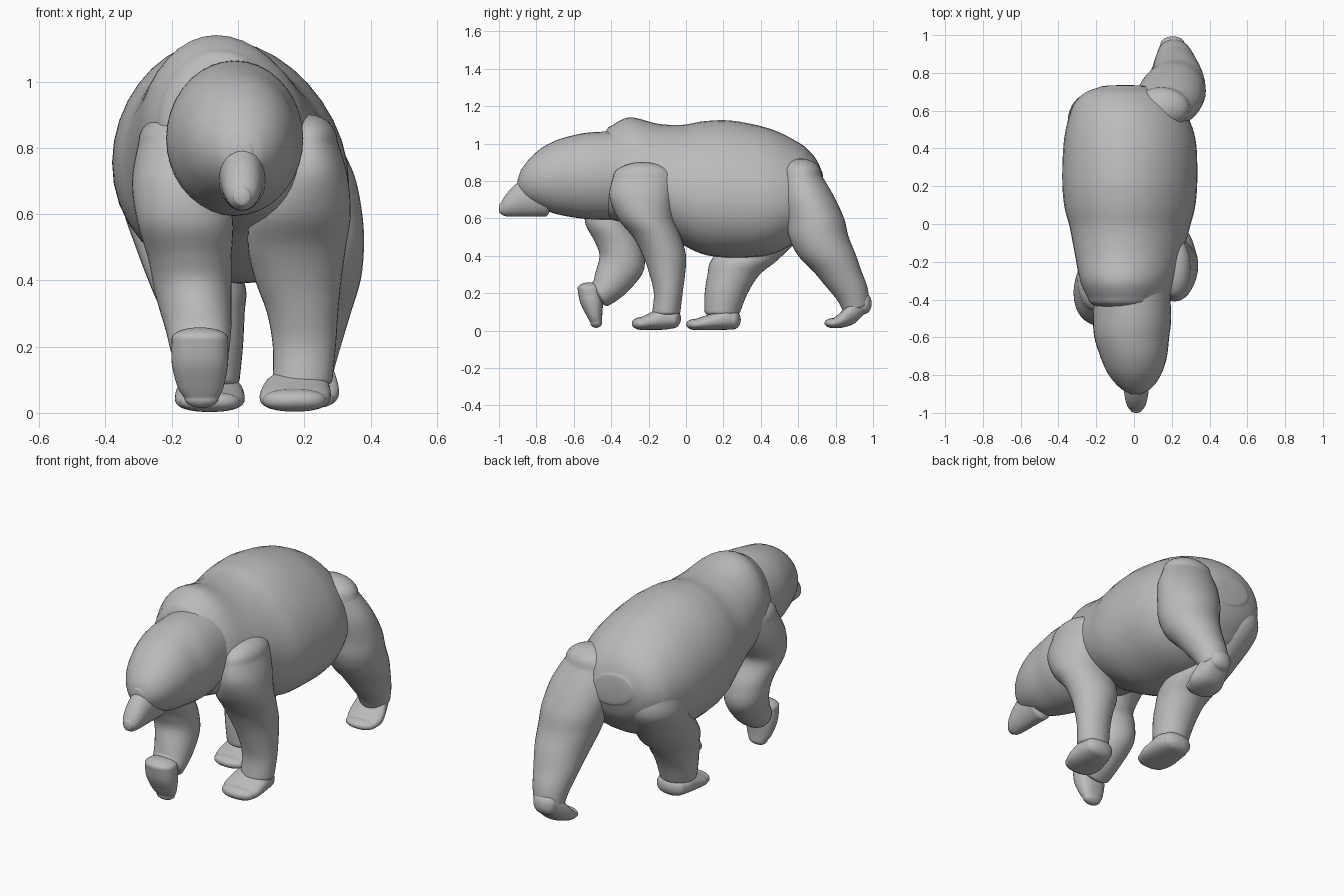
import bpy, bmesh, math
from mathutils import Vector

fur = bpy.data.materials.new("grey fur")
fur.diffuse_color = (0.5, 0.5, 0.5, 1)
SEG, STEPS = 36, 6


def spline(p0, p1, p2, p3, t):
    """Catmull-Rom blend of whole ring tuples."""
    return [0.5 * (2 * b + (c - a) * t + (2 * a - 5 * b + 4 * c - d) * t * t
                   + (3 * b - a - 3 * c + d) * t ** 3)
            for a, b, c, d in zip(p0, p1, p2, p3)]


def loft(name, rings, tilt=None, caps=(0.05, 0.05), square=1.0, pear=0.0, lean=0.0):
    """Skin rings (x, y, z, half_x, half_other[, tilt]) and round off both ends."""
    keys = [list(r) if len(r) == 6 else list(r) + [tilt or 0] for r in rings]
    pts = [keys[0]] + keys + [keys[-1]]
    path = []
    for i in range(len(keys) - 1):
        path += [spline(*pts[i:i + 4], k / STEPS) for k in range(STEPS)]
    path.append(keys[-1])

    def dome(end, inner, length):
        t = math.radians(end[5])
        n = Vector((0, -math.sin(t), math.cos(t)))
        if n.dot(Vector(end[:3]) - Vector(inner[:3])) < 0:
            n = -n
        out = []
        for k in range(1, 9):
            a = math.radians(88) * k / 8
            c = Vector(end[:3]) + n * length * math.sin(a)
            out.append([*c, end[3] * math.cos(a), end[4] * math.cos(a), end[5]])
        return out

    path = dome(path[0], path[1], caps[0])[::-1] + path + dome(path[-1], path[-2], caps[1])
    bm = bmesh.new()
    loops = []
    for x, y, z, a, b, t in path:
        t = math.radians(t)
        loop = []
        for s in range(SEG):
            f = 2 * math.pi * s / SEG
            c, d = math.cos(f), math.sin(f)
            c = math.copysign(abs(c) ** square, c)
            d = math.copysign(abs(d) ** square, d)
            u = a * c * (1 - pear * d) - lean * d
            loop.append(bm.verts.new((x + u, y + b * d * math.cos(t), z + b * d * math.sin(t))))
        loops.append(loop)
    for l0, l1 in zip(loops, loops[1:]):
        for s in range(SEG):
            n = (s + 1) % SEG
            bm.faces.new((l0[s], l0[n], l1[n], l1[s]))
    bm.faces.new(loops[0])
    bm.faces.new(loops[-1])
    bmesh.ops.recalc_face_normals(bm, faces=bm.faces)
    for f in bm.faces:
        f.smooth = True
    me = bpy.data.meshes.new(name)
    bm.to_mesh(me)
    bm.free()
    me.materials.append(fur)
    ob = bpy.data.objects.new(name, me)
    bpy.context.collection.objects.link(ob)
    return ob


# Torso from rump to shoulder hump
loft("torso", [
    (-.05, .725, .765, .13, .09), (-.05, .70, .76, .20, .15), (-.045, .66, .755, .255, .205),
    (-.035, .60, .745, .30, .262), (-.025, .45, .742, .345, .337),
    (-.025, .25, .756, .355, .366), (-.025, .10, .763, .345, .357), (-.025, -.02, .78, .315, .32),
    (-.03, -.15, .823, .285, .283), (-.035, -.30, .855, .25, .285), (-.03, -.40, .845, .21, .25)],
    tilt=90, caps=(.01, .06), pear=.09, lean=.03)

# Head and snout
loft("head", [
    (-.01, -.35, .83, .20, .235), (-.01, -.50, .828, .207, .233), (-.012, -.60, .825, .198, .22),
    (-.002, -.70, .82, .177, .195), (.003, -.78, .812, .148, .158), (.008, -.84, .80, .11, .115),
    (.01, -.88, .79, .068, .072), (.01, -.895, .785, .035, .036)],
    tilt=90, caps=(.06, .006))
loft("snout", [
    (.012, -.75, .72, .075, .11), (.012, -.85, .715, .068, .105),
    (.012, -.92, .692, .06, .082), (.012, -.965, .668, .047, .056),
    (.012, -.99, .653, .027, .029)],
    tilt=90, caps=(.03, .01))

# Front legs: the left is bent and lifted, the right is planted
loft("front_left_leg", [
    (-.20, -.30, .82, .10, .16), (-.18, -.36, .70, .14, .17), (-.16, -.41, .58, .145, .13),
    (-.145, -.36, .46, .125, .13, -8), (-.135, -.345, .36, .115, .125, -20),
    (-.12, -.40, .26, .10, .10, -35), (-.115, -.455, .20, .09, .078, -60)], caps=(.08, .03))
loft("front_left_paw", [
    (-.115, -.515, .225, .085, .065), (-.115, -.505, .15, .085, .061),
    (-.113, -.49, .08, .07, .042), (-.11, -.48, .045, .052, .032)], caps=(.033, .03), square=.85)
loft("front_right_leg", [
    (.215, -.23, .82, .085, .16), (.215, -.24, .72, .115, .17), (.19, -.215, .60, .15, .15),
    (.178, -.155, .50, .148, .128), (.182, -.115, .40, .13, .115), (.195, -.10, .30, .107, .095),
    (.20, -.095, .20, .095, .077), (.195, -.105, .10, .09, .075)], caps=(.08, .03))

# Hind legs: the right trails behind, the left steps under the belly
loft("hind_right_leg", [
    (.145, .615, .83, .15, .11), (.175, .65, .72, .175, .14), (.20, .69, .60, .175, .155),
    (.215, .71, .50, .165, .16), (.225, .755, .40, .145, .155), (.22, .82, .30, .12, .125),
    (.215, .885, .20, .095, .09, 15), (.21, .91, .13, .08, .075, 20)], caps=(.09, .03))
loft("hind_left_leg", [
    (-.215, .56, .74, .125, .13), (-.20, .53, .63, .15, .165), (-.16, .42, .49, .145, .18),
    (-.12, .315, .38, .143, .178), (-.105, .255, .30, .125, .14),
    (-.095, .215, .20, .11, .115), (-.09, .195, .10, .095, .095)], caps=(.06, .03))

# Feet
feet = {
    "front_right_foot": [(.185, -.07, .065, .085, .053), (.178, -.12, .067, .10, .062),
                         (.172, -.20, .048, .107, .044), (.17, -.24, .038, .095, .034)],
    "hind_right_foot": [(.205, .95, .145, .065, .058), (.205, .90, .11, .085, .072),
                        (.205, .84, .064, .10, .047), (.205, .79, .04, .085, .027)],
    "hind_left_foot": [(-.085, .25, .058, .085, .052), (-.085, .20, .06, .10, .056),
                       (-.085, .10, .041, .105, .038), (-.085, .05, .033, .09, .03)],
}
for foot, rings in feet.items():
    loft(foot, rings, tilt=90, caps=(.043, .05), square=.85)
